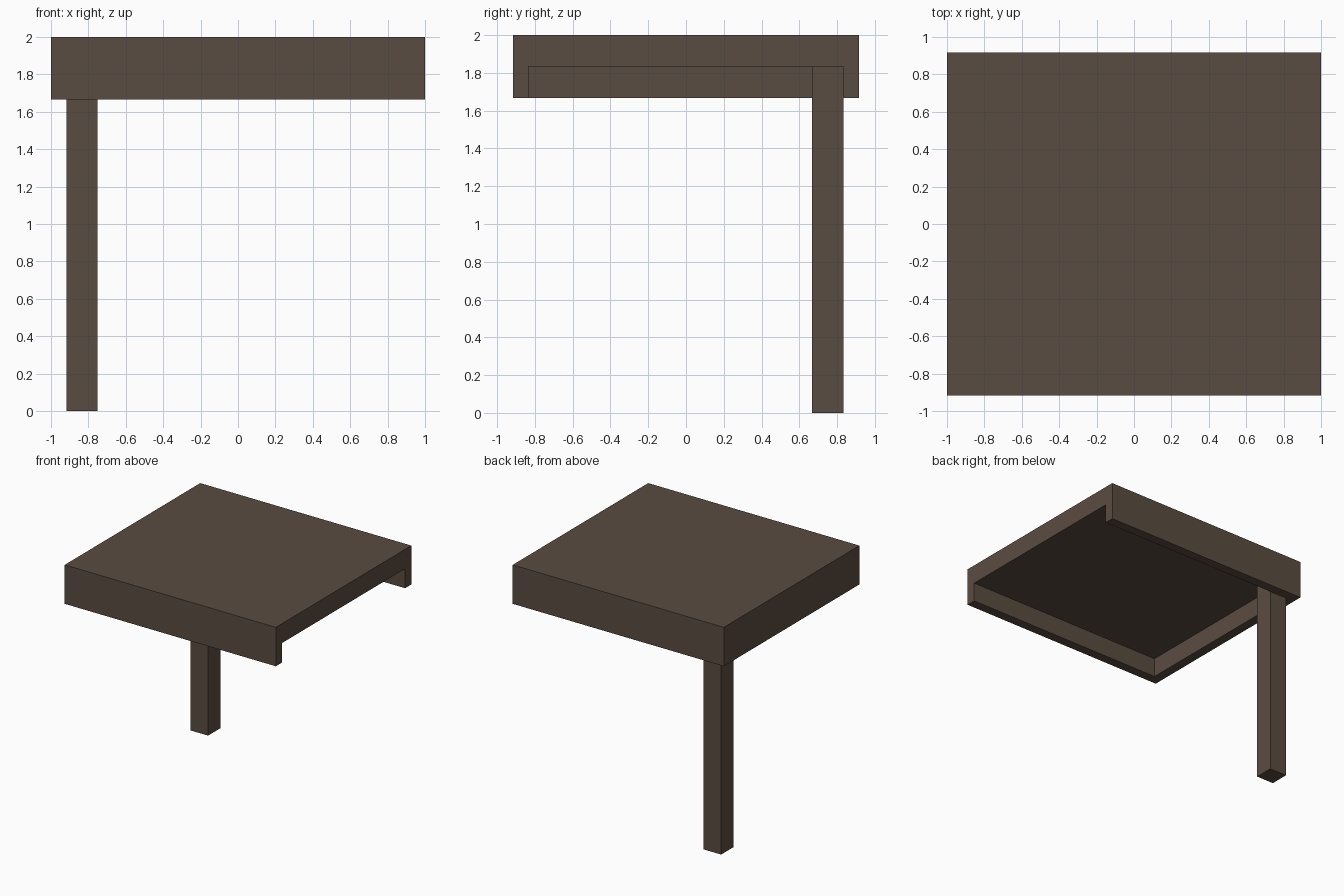
import bpy
import bmesh
from mathutils import Matrix, Vector

old = bpy.data.objects.get("Cube")
if old:
    bpy.data.objects.remove(old, do_unlink=True)

U = 1 / 12          # base module: apron thickness
HALF_Y = 11 * U
TOP, UNDERSIDE, RIM = 24 * U, 22 * U, 20 * U

# Dark wood material
wood = bpy.data.materials.new("dark brown wood")
color = (0.102, 0.072, 0.053, 1)
wood.diffuse_color = color
wood.use_nodes = True
bsdf = next(n for n in wood.node_tree.nodes if n.type == 'BSDF_PRINCIPLED')
bsdf.inputs["Base Color"].default_value = color


def add_box(bm, low, high):
    low, high = Vector(low), Vector(high)
    matrix = Matrix.Translation((low + high) / 2) @ Matrix.Diagonal((*(high - low), 1))
    bmesh.ops.create_cube(bm, size=1, matrix=matrix)


def finish(bm, name):
    bmesh.ops.recalc_face_normals(bm, faces=bm.faces)
    mesh = bpy.data.meshes.new(name)
    bm.to_mesh(mesh)
    bm.free()
    mesh.materials.append(wood)
    obj = bpy.data.objects.new(name, mesh)
    bpy.context.collection.objects.link(obj)
    return obj


# Table top: slab whose underside rim is extruded down on three sides
bm = bmesh.new()
add_box(bm, (-1, -HALF_Y, UNDERSIDE), (1, HALF_Y, TOP))
inner_x, inner_y = -1 + U, HALF_Y - U
for point, normal in (((inner_x, 0, 0), (1, 0, 0)),
                      ((0, inner_y, 0), (0, 1, 0)),
                      ((0, -inner_y, 0), (0, 1, 0))):
    bmesh.ops.bisect_plane(bm, geom=bm.verts[:] + bm.edges[:] + bm.faces[:],
                           plane_co=point, plane_no=normal)
bm.normal_update()
rim = []
for face in bm.faces:
    c = face.calc_center_median()
    if face.normal.z < -0.5 and (c.x < inner_x or abs(c.y) > inner_y):
        rim.append(face)
result = bmesh.ops.extrude_face_region(bm, geom=rim)
verts = [g for g in result["geom"] if isinstance(g, bmesh.types.BMVert)]
bmesh.ops.translate(bm, verts=verts, vec=(0, 0, RIM - UNDERSIDE))
bm.normal_update()
bmesh.ops.dissolve_limit(bm, angle_limit=0.01, verts=bm.verts[:], edges=bm.edges[:])
finish(bm, "table_top")

# Single square leg in the back right inner corner
bm = bmesh.new()
add_box(bm, (inner_x, inner_y - 2 * U, 0), (inner_x + 2 * U, inner_y, UNDERSIDE))
finish(bm, "back_right_leg")
